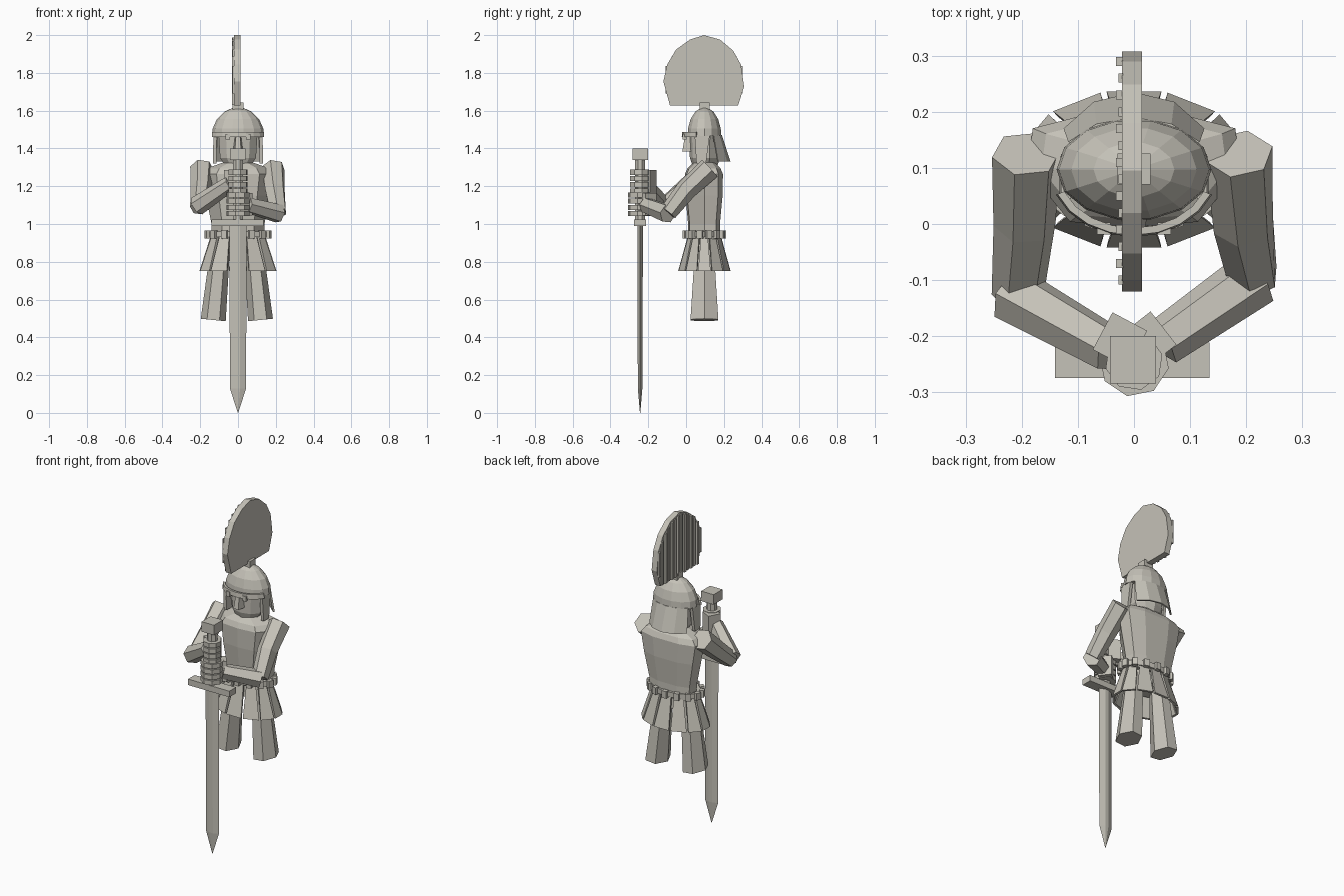
import bpy, bmesh, math
from mathutils import Vector, Matrix

if "Cube" in bpy.data.objects:
    bpy.data.objects.remove(bpy.data.objects["Cube"])

stone = bpy.data.materials.new("warm_grey_stone")
stone.diffuse_color = (0.56, 0.54, 0.48, 1)
stone.use_nodes = True
stone.node_tree.nodes["Principled BSDF"].inputs["Base Color"].default_value = stone.diffuse_color
CY = 0.097  # body centre line in y


def finish(bm, name):
    bmesh.ops.recalc_face_normals(bm, faces=bm.faces)
    me = bpy.data.meshes.new(name)
    bm.to_mesh(me)
    bm.free()
    me.materials.append(stone)
    ob = bpy.data.objects.new(name, me)
    bpy.context.collection.objects.link(ob)
    return ob


def add_loft(bm, rings):
    """Skin closed rings of equal length and cap both ends."""
    vs = [[bm.verts.new(p) for p in r] for r in rings]
    n = len(vs[0])
    for a, b in zip(vs, vs[1:]):
        for i in range(n):
            bm.faces.new((a[i], a[(i + 1) % n], b[(i + 1) % n], b[i]))
    bm.faces.new(vs[0])
    bm.faces.new(vs[-1])


def loft(name, rings):
    bm = bmesh.new()
    add_loft(bm, rings)
    return finish(bm, name)


def ellipse(rx, ry, z, n, cx=0, cy=CY, turn=0.0):
    return [(cx + rx * math.cos(turn + i * math.tau / n),
             cy + ry * math.sin(turn + i * math.tau / n), z) for i in range(n)]


def add_box(bm, c, size, angle=0.0):
    m = (Matrix.Translation(c) @ Matrix.Rotation(angle, 4, 'Z')
         @ Matrix.Diagonal((*size, 1)))
    bmesh.ops.create_cube(bm, size=1, matrix=m)


def box(name, c, size, angle=0.0):
    bm = bmesh.new()
    add_box(bm, c, size, angle)
    return finish(bm, name)


def limb(name, pts, radii, n=6):
    """Tapered many-sided tube along a path."""
    pts = [Vector(p) for p in pts]
    rings = []
    for i, p in enumerate(pts):
        d = (pts[min(i + 1, len(pts) - 1)] - pts[max(i - 1, 0)]).normalized()
        u = d.cross(Vector((0.13, 0.2, 1))).normalized()
        v = d.cross(u)
        rings.append([p + radii[i] * (u * math.cos(k * math.tau / n)
                      + v * math.sin(k * math.tau / n)) for k in range(n)])
    return loft(name, rings)


def arc_band(name, a0, a1, n, top, bottom, thick):
    """Curved plate on an ellipse; top/bottom are (rx, ry, z)."""
    rings = []
    for i in range(n + 1):
        a = math.radians(a0 + (a1 - a0) * i / n)
        def pt(e, t):
            return ((e[0] + t) * math.cos(a), CY + (e[1] + t) * math.sin(a), e[2])
        rings.append([pt(top, 0), pt(top, thick), pt(bottom, thick), pt(bottom, 0)])
    return loft(name, rings)


# --- crest plate and its ribbed side
half = [(-0.085, 1.627), (-0.12, 1.754), (-0.10, 1.844), (-0.053, 1.923), (0.02, 1.976),
        (0.095, 2.0), (0.18, 1.976), (0.249, 1.918), (0.29, 1.844), (0.307, 1.727), (0.275, 1.627)]
loft("crest", [[(x, y, z) for y, z in half] for x in (-0.021, 0.014)])


def crest_top(y):
    for (y0, z0), (y1, z1) in zip(half[1:], half[2:10]):
        if y0 <= y <= y1:
            return z0 + (z1 - z0) * (y - y0) / (y1 - y0)
    return 1.74


bm = bmesh.new()
for i in range(14):
    y = -0.1 + i * 0.03
    top = crest_top(y) - 0.008
    low = 1.63 if -0.08 < y < 0.27 else 1.69
    depth = 0.012 if i % 2 else 0.008
    add_box(bm, (-0.02 - depth / 2, y, (top + low) / 2), (depth, 0.016, top - low))
finish(bm, "crest_ribs")
box("crest_mount", (0, 0.098, 1.622), (0.058, 0.055, 0.044))

# --- helmet
loft("helmet_dome", [ellipse(rx, ry, z, 14) for rx, ry, z in
     ((0.138, 0.091, 1.465), (0.134, 0.089, 1.505), (0.112, 0.075, 1.555),
      (0.072, 0.049, 1.595), (0.025, 0.017, 1.616))])
arc_band("helmet_brow", 202, 338, 8, (0.134, 0.104, 1.487), (0.137, 0.107, 1.46), 0.013)
arc_band("neck_guard", 32, 148, 4, (0.128, 0.083, 1.47), (0.138, 0.128, 1.33), 0.01)
bm = bmesh.new()
for s in (-1, 1):
    add_loft(bm, [[(s * x, 0.045, 1.47), (s * x, 0.125, 1.47),
                   (s * (x + .003), 0.105, 1.32), (s * (x + .003), 0.055, 1.32)]
                  for x in (0.112, 0.13)])
finish(bm, "cheek_guards")
bm = bmesh.new()
for s in (-1, 1):
    add_box(bm, (s * 0.054, -0.008, 1.462), (0.024, 0.022, 0.03))
finish(bm, "brow_studs")

# --- head
loft("head", [ellipse(rx, ry, z, 10, cy=0.1, turn=math.pi / 10) for rx, ry, z in
     ((0.07, 0.06, 1.27), (0.072, 0.066, 1.31), (0.1, 0.08, 1.35), (0.108, 0.084, 1.47))])
loft("nose", [[(-w, 0.035, z), (w, 0.035, z), (w * 0.6, y, z), (-w * 0.6, y, z)]
     for w, y, z in ((0.028, -0.02, 1.385), (0.018, -0.005, 1.47))])

# --- cuirass
side = [(0.6, -0.95), (1, 0.0), (0.95, 0.75), (0.45, 1.0)]
prof = [(0, -1.05)] + side + [(-x, y) for x, y in reversed(side)]
loft("torso", [[(x * rx, CY + y * ry, z) for x, y in prof] for rx, ry, z in
     ((0.138, 0.082, 0.92), (0.14, 0.082, 1.0), (0.17, 0.096, 1.15),
      (0.19, 0.098, 1.265), (0.165, 0.085, 1.295), (0.08, 0.055, 1.325))])

# --- belt with studs
loft("belt", [ellipse(0.162, 0.1, z, 16) for z in (0.93, 0.96)])
bm = bmesh.new()
for i in range(14):
    a = (i + 0.5) * math.tau / 14
    p = (0.163 * math.cos(a), CY + 0.102 * math.sin(a), 0.945)
    add_box(bm, p, (0.026, 0.03, 0.042), math.atan2(math.sin(a) * 1.6, math.cos(a)))
finish(bm, "belt_studs")

# --- skirt of hanging straps
bm = bmesh.new()
for i in range(12):
    mid = i * math.tau / 12
    rings = []
    for t in (0, -0.015):
        r = []
        for rx, ry, z, sgn, w in ((0.148, 0.09, 0.935, -1, 0.2), (0.148, 0.09, 0.935, 1, 0.2),
                                  (0.21, 0.143, 0.75, 1, 0.235), (0.21, 0.143, 0.75, -1, 0.235)):
            a = mid + sgn * w
            r.append(((rx + t) * math.cos(a), CY + (ry + t) * math.sin(a), z))
        rings.append(r)
    add_loft(bm, rings)
finish(bm, "skirt_straps")
loft("skirt_lining", [ellipse(rx, ry, z, 12) for rx, ry, z in
     ((0.12, 0.07, 0.93), (0.135, 0.075, 0.85))])

# --- legs
for s, name in ((-1, "left_leg"), (1, "right_leg")):
    rings = []
    for cx, rx, ry, z in ((0.085, 0.05, 0.055, 0.9), (0.125, 0.066, 0.085, 0.492)):
        rings.append([(s * cx - 0.006 + x, y, z + 0.1 * s * x) for x, y, _ in
                      ellipse(rx, ry, z, 6)])
    loft(name, rings)

# --- arms
limb("left_upper_arm", [(-0.192, 0.125, 1.295), (-0.195, 0.0, 1.19), (-0.207, -0.125, 1.085)],
     (0.062, 0.056, 0.047))
limb("left_forearm", [(-0.218, -0.125, 1.095), (-0.04, -0.225, 1.215)], (0.052, 0.042))
limb("right_upper_arm", [(0.187, 0.125, 1.295), (0.195, 0.0, 1.18), (0.212, -0.095, 1.06)],
     (0.062, 0.056, 0.047))
limb("right_forearm", [(0.218, -0.095, 1.055), (0.05, -0.212, 1.1)], (0.052, 0.043))


# --- hands: palm block plus four fingers wrapped round the grip
def hand(name, z, s, angle, fwd):
    bm = bmesh.new()
    add_box(bm, (s * 0.025, -0.207, z), (0.07, 0.075, 0.12), angle)
    for i in range(4):
        zz = z - 0.05 + i * 0.033
        rings = []
        for h in (-0.0135, 0.0135):
            rings.append([(x, y, zz + h) for x, y, _ in
                          ellipse(fwd, fwd, 0, 8, cx=0, cy=-0.245, turn=math.pi / 8 + angle * 0.3)])
        add_loft(bm, rings)
    finish(bm, name)


hand("left_hand", 1.225, -1, math.radians(-28), 0.052)
hand("right_hand", 1.105, 1, math.radians(38), 0.063)

# --- sword
SY = -0.243
section = [(-1, 0), (-0.25, -1), (0.25, -1), (1, 0), (0.25, 1), (-0.25, 1)]
loft("sword_blade", [[(x * w, SY + y * d, z) for x, y in section] for w, d, z in
     ((0.045, 0.015, 1.0), (0.043, 0.012, 0.13), (0.001, 0.001, 0.0))])
box("sword_guard", (-0.003, SY, 1.007), (0.275, 0.063, 0.036))
loft("sword_grip", [ellipse(0.03, 0.028, z, 8, cy=SY, turn=math.pi / 8) for z in (1.02, 1.345)])
box("sword_pommel", (-0.002, -0.242, 1.37), (0.082, 0.084, 0.06))
